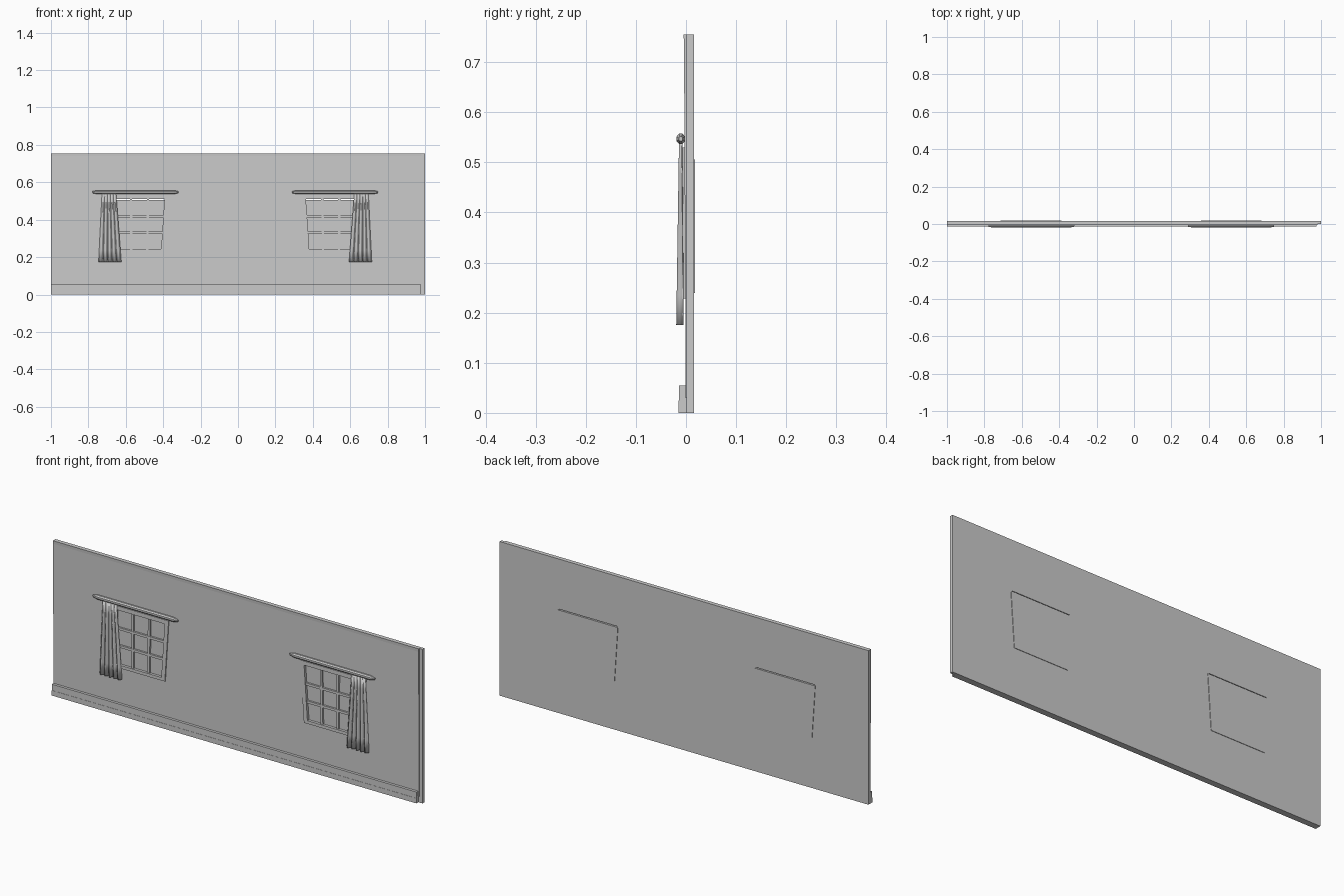
import bpy, bmesh, math

if "Cube" in bpy.data.objects:
    bpy.data.objects.remove(bpy.data.objects["Cube"])

def make(name, verts, faces):
    me = bpy.data.meshes.new(name)
    me.from_pydata(verts, [], faces)
    bm = bmesh.new()
    bm.from_mesh(me)
    bmesh.ops.recalc_face_normals(bm, faces=bm.faces)
    bm.to_mesh(me)
    bm.free()
    ob = bpy.data.objects.new(name, me)
    bpy.context.scene.collection.objects.link(ob)
    return ob

def loft(name, a, b):
    """Closed solid between two matching polygons."""
    n = len(a)
    faces = [tuple(range(n)), tuple(range(n, 2 * n))]
    faces += [(i, (i + 1) % n, n + (i + 1) % n, n + i) for i in range(n)]
    return make(name, a + b, faces)

def slab_y(name, pts, y0, y1):
    return loft(name, [(x, y0, z) for x, z in pts], [(x, y1, z) for x, z in pts])

def slab_x(name, pts, x0, x1):
    return loft(name, [(x0, y, z) for y, z in pts], [(x1, y, z) for y, z in pts])

# wall body, leaning plaster face and stepped baseboard
wall = slab_x("wall", [(0.001, 0), (0.0155, 0), (0.0155, 0.755), (0.001, 0.755)], -1, 1)
plaster = slab_x("plaster_face", [(-0.0005, 0.03), (0.002, 0.03), (0.002, 0.755),
                                  (-0.005, 0.755), (-0.004, 0.74)], -1, 0.982)
slab_x("baseboard", [(0.002, 0), (-0.0145, 0), (-0.0145, 0.025), (-0.0135, 0.025),
                     (-0.0135, 0.055), (0.002, 0.055)], -1, 0.977)

Z0, Z1 = 0.243, 0.51                      # window opening bottom and top
def half(z):                              # opening half width, wider at the top
    return 0.139 + (z - Z0) / (Z1 - Z0) * 0.018

def trapezoid(cx, grow, z0, z1):
    a, b = half(z0) + grow, half(z1) + grow
    return [(cx - a, z0), (cx + a, z0), (cx + b, z1), (cx - b, z1)]

def window(side, cx, s):
    # opening cut through both wall layers
    cutter = slab_y(side + "_opening_cutter", trapezoid(cx, 0, Z0, Z1), -0.05, 0.05)
    cutter.hide_render = True
    cutter.hide_set(True)
    for ob in (wall, plaster):
        m = ob.modifiers.new("opening", 'BOOLEAN')
        m.object = cutter
        m.solver = 'EXACT'
    # pane that closes the opening and stands slightly proud at the back
    slab_y(side + "_glass", trapezoid(cx, 0.006, Z0 - 0.004, Z1 - 0.004), 0.006, 0.018)

    # four-sided trim, built as a ring
    out = trapezoid(cx, 0.02, 0.228, 0.53)
    inn = trapezoid(cx, 0, Z0, Z1)
    v = [(x, y, z) for y in (-0.007, 0.006) for p in (out, inn) for x, z in p]
    f = []
    for i in range(4):
        j = (i + 1) % 4
        f += [(i, j, 4 + j, 4 + i), (8 + i, 8 + j, 12 + j, 12 + i),
              (i, j, 8 + j, 8 + i), (4 + i, 4 + j, 12 + j, 12 + i)]
    make(side + "_window_frame", v, f)

    # glazing bars
    for i, u in enumerate((0.067, -0.021, -0.108)):
        xb, xt, w = cx + s * u * 0.97, cx + s * u * 1.03, 0.006
        slab_y(f"{side}_upright_bar_{i}", [(xb - w, Z0), (xb + w, Z0), (xt + w, Z1), (xt - w, Z1)],
               -0.002, 0.007)
    for i, z in enumerate((0.332, 0.418)):
        slab_y(f"{side}_cross_bar_{i}", trapezoid(cx, 0, z - 0.006, z + 0.006), -0.003, 0.007)

    # curtain rod: eight-sided with tapered tips
    rings = [(-0.229, 0.005), (-0.205, 0.011), (0.207, 0.011), (0.232, 0.005)]
    n = 8
    v = [(cx + s * x, -0.0105 + r * 0.85 * math.cos(2 * math.pi * (k + .5) / n),
          0.547 + r * math.sin(2 * math.pi * (k + .5) / n)) for x, r in rings for k in range(n)]
    f = [(q * n + k, q * n + (k + 1) % n, (q + 1) * n + (k + 1) % n, (q + 1) * n + k)
         for q in range(3) for k in range(n)]
    f += [tuple(range(n)), tuple(range(3 * n, 4 * n))]
    make(side + "_curtain_rod", v, f)

    # pleated curtain flaring to the hem
    cols, rows = 40, 6
    v, f = [], []
    for r in range(rows + 1):
        t = r / rows
        left, right = -0.177 - 0.018 * t, -0.102 + 0.028 * t
        for c in range(cols + 1):
            u = c / cols
            v.append((cx + s * (left + (right - left) * u),
                      -0.0105 - 0.0015 * t + (0.0025 + 0.004 * t) * math.cos(u * 10 * math.pi),
                      0.54 - 0.365 * t))
    for r in range(rows):
        for c in range(cols):
            a = r * (cols + 1) + c
            f.append((a, a + 1, a + cols + 2, a + cols + 1))
    cur = make(side + "_curtain", v, f)
    for p in cur.data.polygons:
        p.use_smooth = True
    m = cur.modifiers.new("thickness", 'SOLIDIFY')
    m.thickness = 0.002
    m.offset = 0

# the right window mirrors the left one
window("left", -0.55, 1)
window("right", 0.52, -1)
